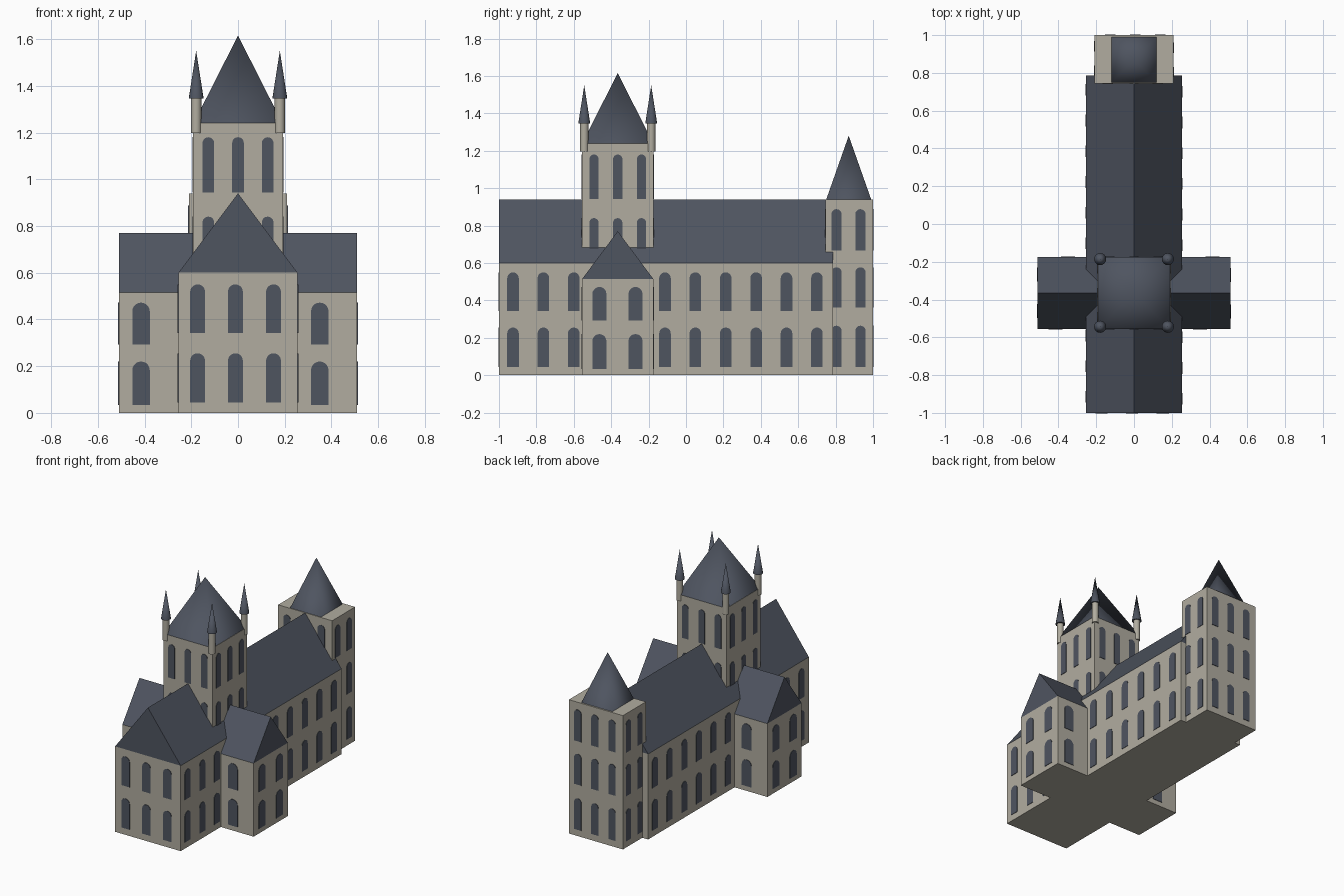
import bpy, bmesh, math
from mathutils import Matrix, Vector

if "Cube" in bpy.data.objects:
    bpy.data.objects.remove(bpy.data.objects["Cube"])


def material(name, rgb):
    m = bpy.data.materials.new(name)
    m.diffuse_color = (*rgb, 1)
    m.use_nodes = True
    m.node_tree.nodes["Principled BSDF"].inputs["Base Color"].default_value = m.diffuse_color
    return m


STONE = material("pale stone", (0.44, 0.415, 0.35))
SLATE = material("blue grey slate", (0.078, 0.09, 0.118))
TY = -0.365   # centre of the crossing along y


def finish(name, bm, mat):
    bmesh.ops.recalc_face_normals(bm, faces=bm.faces)
    me = bpy.data.meshes.new(name)
    bm.to_mesh(me)
    bm.free()
    me.materials.append(mat)
    ob = bpy.data.objects.new(name, me)
    bpy.context.collection.objects.link(ob)
    return ob


def prism(bm, pts, vec):
    """Extrude a closed polygon along a vector."""
    a = [bm.verts.new(p) for p in pts]
    b = [bm.verts.new(Vector(p) + vec) for p in pts]
    bm.faces.new(a)
    bm.faces.new(b[::-1])
    n = len(a)
    for i in range(n):
        j = (i + 1) % n
        bm.faces.new((a[i], b[i], b[j], a[j]))


def walls(name, cy, hx, hy, z0, z1):
    bm = bmesh.new()
    pts = [(-hx, cy - hy, z0), (hx, cy - hy, z0), (hx, cy + hy, z0), (-hx, cy + hy, z0)]
    prism(bm, pts, Vector((0, 0, z1 - z0)))
    finish(name, bm, STONE)


def gable_roof(name, cy, hx, hy, z0, z1, along_y):
    bm = bmesh.new()
    if along_y:
        pts = [(-hx, cy - hy, z0), (hx, cy - hy, z0), (0, cy - hy, z1)]
        vec = Vector((0, 2 * hy, 0))
    else:
        pts = [(-hx, cy - hy, z0), (-hx, cy + hy, z0), (-hx, cy, z1)]
        vec = Vector((2 * hx, 0, 0))
    prism(bm, pts, vec)
    finish(name, bm, SLATE)


def cone(name, x, y, z0, z1, r0, r1, seg, mat):
    """Round or square tapered part with smooth sides and a crisp base."""
    bm = bmesh.new()
    mtx = Matrix.Translation((x, y, (z0 + z1) / 2)) @ Matrix.Rotation(math.pi / 4, 4, 'Z')
    bmesh.ops.create_cone(bm, cap_ends=True, segments=seg, radius1=r0, radius2=r1,
                          depth=z1 - z0, matrix=mtx)
    bmesh.ops.remove_doubles(bm, verts=bm.verts, dist=1e-5)
    bm.normal_update()
    for f in bm.faces:
        f.smooth = abs(f.normal.z) < 0.99
    for e in bm.edges:
        e.smooth = all(f.smooth for f in e.link_faces)
    finish(name, bm, mat)


# wall directions: outward normal, and right-hand direction seen from outside
SIDES = {"front": ((0, -1, 0), (1, 0, 0)), "right": ((1, 0, 0), (0, 1, 0)),
         "back": ((0, 1, 0), (-1, 0, 0)), "left": ((-1, 0, 0), (0, -1, 0))}


def windows(name, cy, hx, hy, side, offsets, rows, w, skip=None):
    """Thin arched plates on one wall."""
    n, u = map(Vector, SIDES[side])
    dist = hy if side in ("front", "back") else hx
    bm = bmesh.new()
    r = w / 2
    for o in offsets:
        base = Vector((0, cy, 0)) + n * (dist - 0.001) + u * o
        if skip and skip(base):
            continue
        for z0, z1 in rows:
            outline = [(-r, z0), (r, z0)]
            outline += [(r * math.cos(math.pi * i / 10), z1 - r + r * math.sin(math.pi * i / 10))
                        for i in range(11)]
            prism(bm, [base + u * a + Vector((0, 0, z)) for a, z in outline], n * 0.004)
    finish(f"{name}_windows_{side}", bm, SLATE)


# nave
NY, NHX, NHY = -0.1075, 0.255, 0.8925
walls("nave_walls", NY, NHX, NHY, 0, 0.6)
gable_roof("nave_roof", NY, NHX, NHY, 0.6, 0.94, True)
nave_rows = [(0.045, 0.255), (0.343, 0.55)]
windows("nave", NY, NHX, NHY, "front", [-0.173, -0.011, 0.152], nave_rows, 0.064)
for s in ("right", "left"):
    windows("nave", NY, NHX, NHY, s, [-0.8175 + 0.1625 * i for i in range(11)], nave_rows,
            0.062, lambda p: abs(p.y - TY) < 0.19)

# transept
walls("transept_walls", TY, 0.51, 0.19, 0, 0.515)
gable_roof("transept_roof", TY, 0.51, 0.19, 0.515, 0.77, False)
for s in SIDES:
    offs = [-0.415, 0.35] if s in ("front", "back") else [-0.098, 0.095]
    windows("transept", TY, 0.51, 0.19, s, offs, [(0.034, 0.22), (0.292, 0.472)], 0.075)

# crossing tower with pyramid spire
walls("crossing_tower", TY, 0.192, 0.19, 0.5, 1.24)
cone("crossing_spire", 0, TY, 1.24, 1.615, 0.19 * math.sqrt(2), 0, 4, SLATE)
for s in SIDES:
    windows("crossing_tower", TY, 0.192, 0.19, s, [-0.127, 0, 0.127],
            [(0.6, 0.84), (0.943, 1.18)], 0.05)

# corner turrets
for i, (sx, sy) in enumerate([(-1, -1), (1, -1), (1, 1), (-1, 1)]):
    x, y = sx * 0.179, TY + sy * 0.179
    cone(f"turret_shaft_{i}", x, y, 1.197, 1.347, 0.022, 0.022, 16, STONE)
    cone(f"turret_cap_{i}", x, y, 1.345, 1.55, 0.032, 0, 16, SLATE)

# rear tower with smaller spire
walls("rear_tower", 0.8725, 0.21, 0.1275, 0, 0.94)
cone("rear_spire", 0, 0.87, 0.94, 1.28, 0.12 * math.sqrt(2), 0, 4, SLATE)
rear_rows = [(0.045, 0.265), (0.362, 0.577), (0.667, 0.888)]
for s in SIDES:
    offs = [-0.14, -0.007, 0.126] if s in ("front", "back") else [-0.068, 0.06]
    windows("rear_tower", 0.8725, 0.21, 0.1275, s, offs,
            rear_rows[2:] if s == "front" else rear_rows, 0.055)
